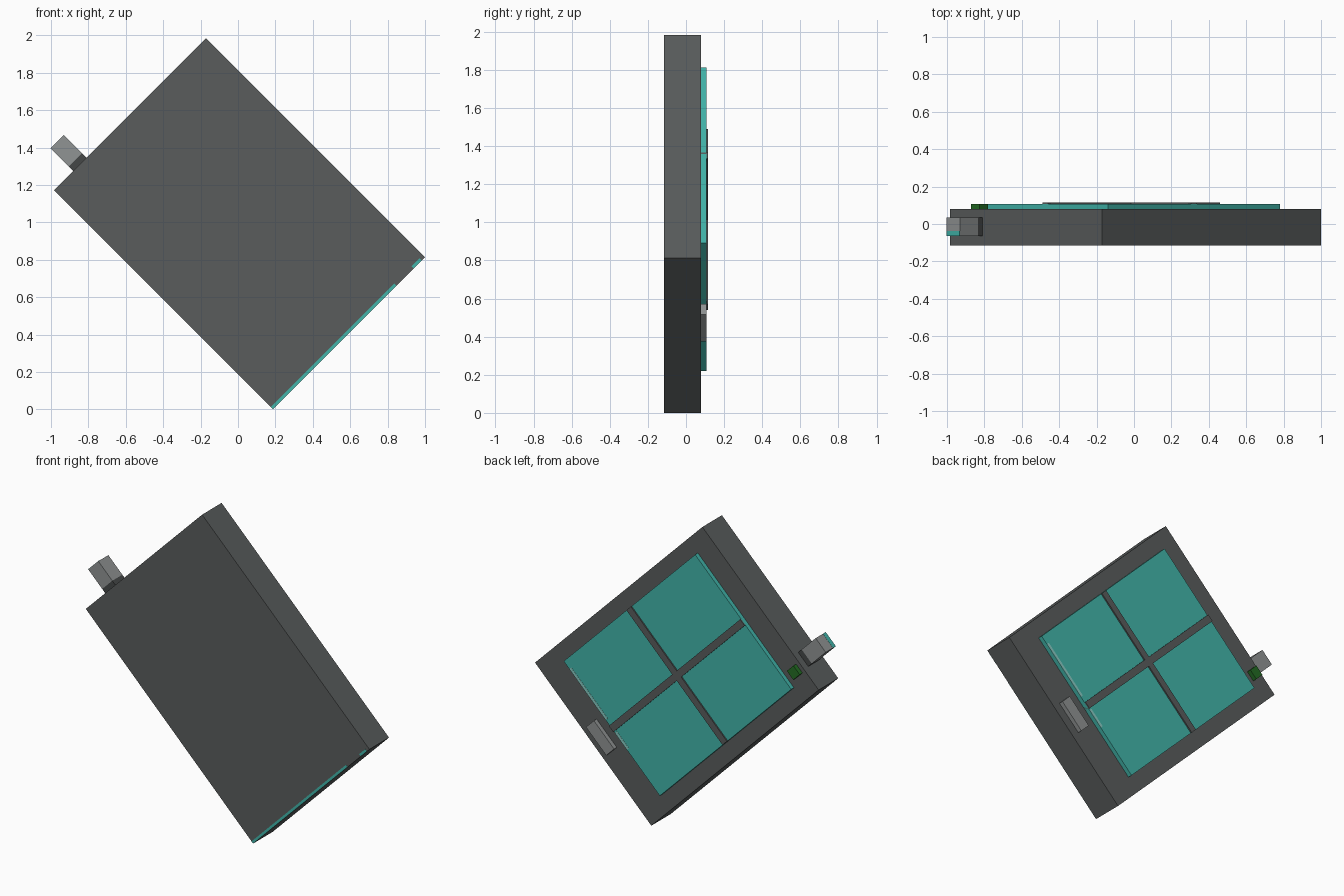
import bpy, bmesh, math
from mathutils import Matrix, Vector

cube = bpy.data.objects.get("Cube")
if cube:
    bpy.data.objects.remove(cube, do_unlink=True)


def material(name, r, g, b):
    m = bpy.data.materials.new(name)
    m.use_nodes = True
    m.diffuse_color = (r, g, b, 1)
    m.node_tree.nodes["Principled BSDF"].inputs["Base Color"].default_value = (r, g, b, 1)
    return m


charcoal = material("charcoal", 0.1, 0.108, 0.108)
dark = material("dark_grey", 0.06, 0.064, 0.064)
teal = material("teal", 0.054, 0.46, 0.4)
grey = material("light_grey", 0.28, 0.295, 0.295)
green = material("dark_green", 0.017, 0.15, 0.017)
pale = material("pale_teal", 0.25, 0.6, 0.55)

# The whole device is tilted 45 degrees about the depth axis
TILT = Matrix.Translation((0.008, 0, 0.992)) @ Matrix.Rotation(math.radians(45), 4, "Y")


def box(name, u, y, v, mat):
    """Box from (min, max) ranges along length, depth and width."""
    lo, hi = Vector((u[0], y[0], v[0])), Vector((u[1], y[1], v[1]))
    bm = bmesh.new()
    size = Matrix.Diagonal((*(hi - lo), 1))
    bmesh.ops.create_cube(bm, size=1, matrix=Matrix.Translation((lo + hi) / 2) @ size)
    bm.transform(TILT)
    mesh = bpy.data.meshes.new(name)
    bm.to_mesh(mesh)
    bm.free()
    mesh.materials.append(mat)
    obj = bpy.data.objects.new(name, mesh)
    bpy.context.collection.objects.link(obj)
    return obj


L, W = 0.8275, 0.575        # half length and half width of the case
FRONT, BACK = -0.115, 0.08  # case depth
TOP = 0.107                 # raised parts on the back
U0, U1, PW = -0.683, 0.617, 0.475
MID = (U0 + U1) / 2
BAR = 0.022

# Case and screen slab
box("case", (-L, L), (FRONT, BACK), (-W, W), charcoal)
box("screen", (U0, U1), (BACK - 0.01, TOP), (-PW, PW), teal)

# Raised cross dividing the screen in four
box("long_divider", (U0, U1), (BACK, 0.115), (-BAR, BAR), charcoal)
box("cross_divider", (MID - BAR, MID + BAR), (BACK, 0.115), (-PW, PW), charcoal)

# Pale glints along the screen's end
for i, (a, b) in enumerate([(0.06, 0.42), (-0.15, -0.03)]):
    box(f"screen_glint_{i}", (U1 - 0.02, U1), (TOP, TOP + 0.001), (a, b), pale)

# Button and indicator light on the back
box("button", (0.694, 0.772), (BACK - 0.01, TOP), (-0.1, 0.1), grey)
box("indicator", (-0.802, -0.738), (BACK - 0.01, TOP), (-0.44, -0.377), green)

# Plug with a dark collar on the end
PLUG_Y, PLUG_V = (-0.065, 0.035), (-0.428, -0.328)
box("plug_collar", (-0.862, -L + 0.01), PLUG_Y, PLUG_V, dark)
box("plug", (-1.0, -0.862), PLUG_Y, PLUG_V, grey)
box("plug_mark", (-1.001, -1.0), (-0.065, -0.037), PLUG_V, teal)

# Thin teal trim along the front's end edge
for i, (a, b) in enumerate([(-W, 0.36), (0.49, 0.55)]):
    box(f"front_trim_{i}", (L - 0.016, L), (FRONT - 0.001, FRONT), (a, b), teal)
